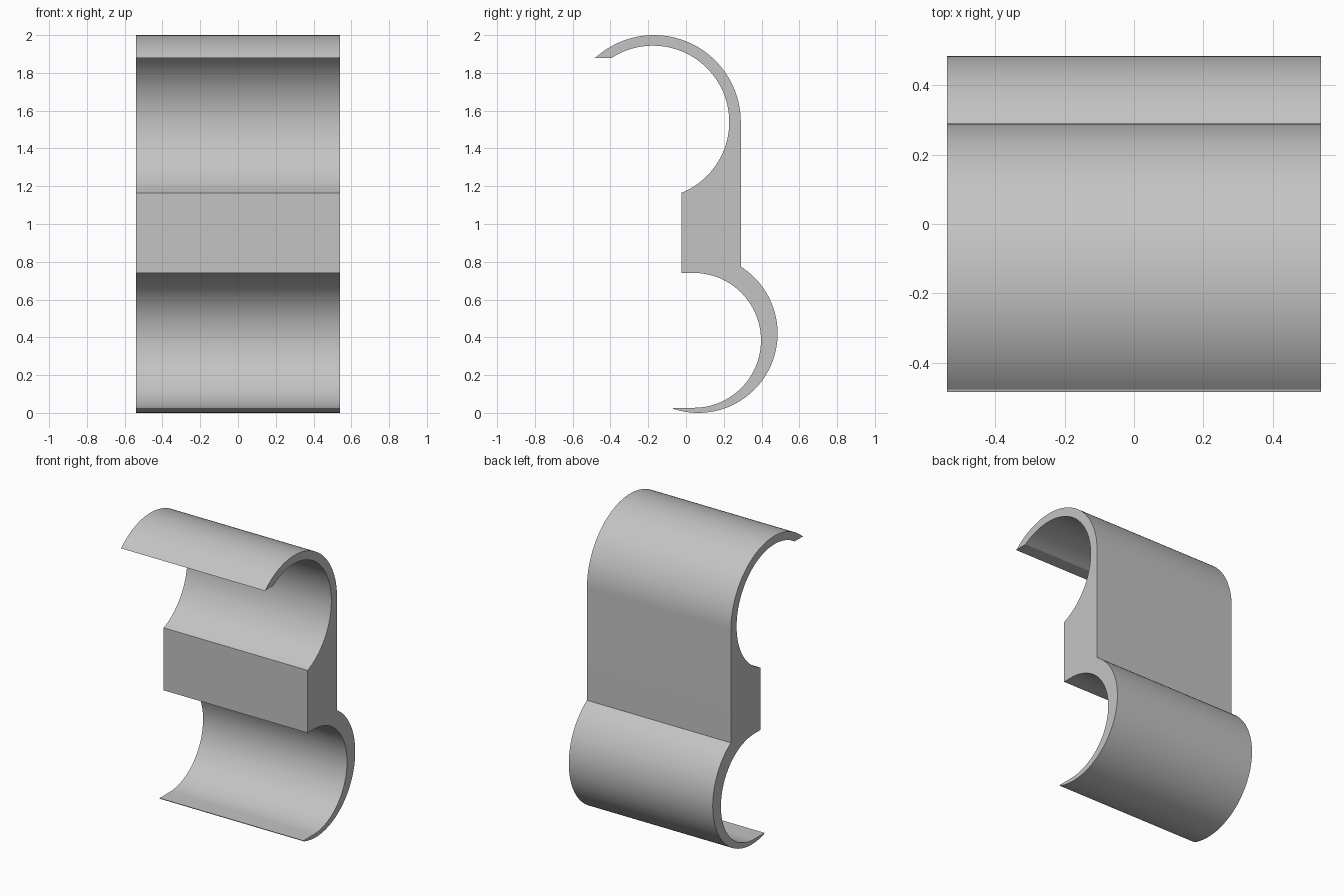
import bpy
import bmesh
from math import radians, cos, sin, atan2

cube = bpy.data.objects.get("Cube")
if cube:
    bpy.data.objects.remove(cube, do_unlink=True)

HALF_WIDTH = 0.54


def arc(center, radius, start, end, steps=56):
    """Points in the (y, z) plane along an arc, angles in degrees."""
    cy, cz = center
    angles = [radians(start + (end - start) * i / steps) for i in range(steps + 1)]
    return [(cy + radius * cos(a), cz + radius * sin(a)) for a in angles]


# Side profile: large upper hook, solid middle block, smaller lower hook
profile = [(-0.485, 1.88)]
profile += arc((-0.17, 1.54), 0.46, 132, 0)          # upper hook, outside
profile += arc((0.065, 0.42), 0.42, 57.6, -108)      # lower hook, outside
profile += [(-0.07, 0.027)]                          # lower lip
profile += arc((0.04, 0.384), 0.357, -90, 90)        # lower hook, inside
profile += [(-0.025, 0.741)]                         # middle block front
profile += arc((-0.175, 1.54), 0.404, -68.2, 122.7)  # upper hook, inside

# Extrude the profile across the width
bm = bmesh.new()
face = bm.faces.new([bm.verts.new((-HALF_WIDTH, y, z)) for y, z in profile])
result = bmesh.ops.extrude_face_region(bm, geom=[face], use_keep_orig=True)
moved = [v for v in result["geom"] if isinstance(v, bmesh.types.BMVert)]
bmesh.ops.translate(bm, verts=moved, vec=(2 * HALF_WIDTH, 0, 0))
bmesh.ops.recalc_face_normals(bm, faces=bm.faces)
mesh = bpy.data.meshes.new("double_clip")
bm.to_mesh(mesh)
bm.free()
clip = bpy.data.objects.new("double_clip", mesh)
bpy.context.collection.objects.link(clip)

# Single grey material
grey = bpy.data.materials.new("plain_grey")
grey.use_nodes = True
color = (0.55, 0.55, 0.55, 1)
grey.diffuse_color = color
grey.node_tree.nodes["Principled BSDF"].inputs["Base Color"].default_value = color
mesh.materials.append(grey)

# Smooth curves with crisp profile corners
bpy.ops.object.select_all(action="DESELECT")
clip.select_set(True)
bpy.context.view_layer.objects.active = clip
bpy.ops.object.shade_smooth_by_angle(angle=radians(20))
